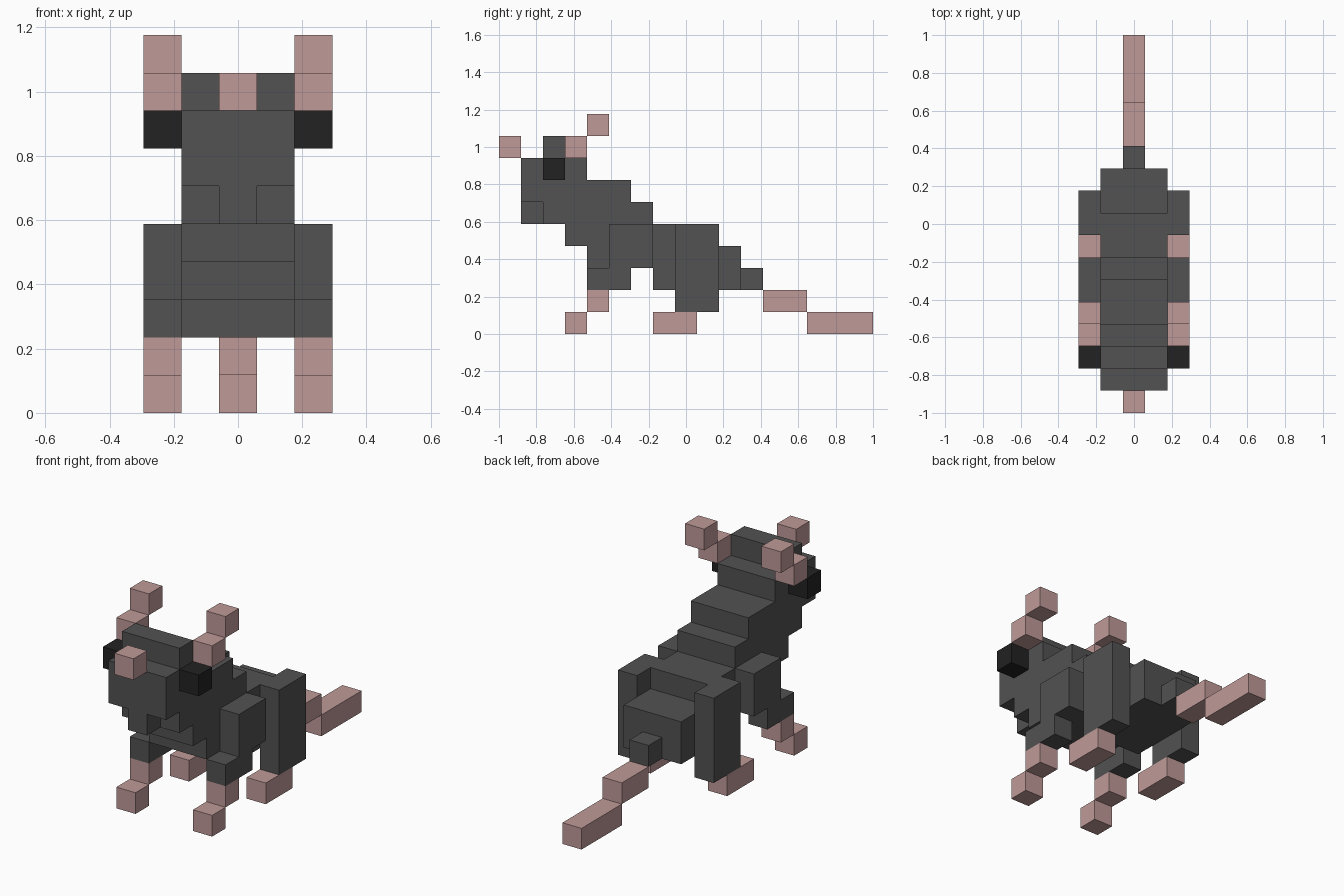
import bpy
import bmesh

cube = bpy.data.objects.get("Cube")
if cube:
    bpy.data.objects.remove(cube, do_unlink=True)

U = 2 / 17  # one block; the model is 17 blocks long


def material(name, rgb):
    m = bpy.data.materials.new(name)
    m.use_nodes = True
    m.diffuse_color = (*rgb, 1)
    bsdf = next(n for n in m.node_tree.nodes if n.type == 'BSDF_PRINCIPLED')
    bsdf.inputs["Base Color"].default_value = (*rgb, 1)
    return m


FUR = material("dark grey fur", (0.084, 0.084, 0.084))
SKIN = material("pink skin", (0.52, 0.323, 0.314))
EYE = material("black eye", (0.016, 0.016, 0.016))


def extrude_profile(name, profile, x0, x1, mat):
    """Side profile in (y, z) blocks, extruded from x0 to x1 blocks."""
    bm = bmesh.new()
    verts = [bm.verts.new((x0 * U, y * U - 1, z * U)) for y, z in profile]
    face = bm.faces.new(verts)
    out = bmesh.ops.extrude_face_region(bm, geom=[face])
    moved = [g for g in out["geom"] if isinstance(g, bmesh.types.BMVert)]
    bmesh.ops.translate(bm, verts=moved, vec=((x1 - x0) * U, 0, 0))
    bmesh.ops.recalc_face_normals(bm, faces=bm.faces)
    mesh = bpy.data.meshes.new(name)
    bm.to_mesh(mesh)
    bm.free()
    mesh.materials.append(mat)
    obj = bpy.data.objects.new(name, mesh)
    bpy.context.collection.objects.link(obj)
    return obj


def rect(y0, y1, z0, z1):
    return [(y0, z0), (y1, z0), (y1, z1), (y0, z1)]


def pair(name, profile, mat):
    """One-block-wide part on both flanks."""
    extrude_profile("left_" + name, profile, 1.5, 2.5, mat)
    extrude_profile("right_" + name, profile, -2.5, -1.5, mat)


def middle(name, profile, mat):
    extrude_profile(name, profile, -0.5, 0.5, mat)


# Stepped head, neck and torso
body = [(1, 8), (1, 6), (2, 6), (2, 5), (3, 5), (3, 4), (4, 4), (4, 3),
        (7, 3), (7, 2), (11, 2), (11, 4), (9, 4), (9, 5), (7, 5), (7, 6),
        (6, 6), (6, 7), (4, 7), (4, 8), (3, 8), (3, 9), (2, 9), (2, 8)]
extrude_profile("body", body, -1.5, 1.5, FUR)

# Face
middle("chin", rect(1, 2, 5, 6), FUR)
middle("nose", rect(0, 1, 8, 9), SKIN)
pair("eye", rect(2, 3, 7, 8), EYE)
pair("ear_base", rect(3, 4, 8, 9), SKIN)
pair("ear_tip", rect(4, 5, 9, 10), SKIN)

# Front legs
front_leg = [(4, 2), (6, 2), (6, 3), (7, 3), (7, 5), (5, 5), (5, 3), (4, 3)]
pair("front_leg", front_leg, FUR)
pair("front_ankle", rect(4, 5, 1, 2), SKIN)
pair("front_foot", rect(3, 4, 0, 1), SKIN)

# Hind legs
pair("hind_leg", rect(8, 10, 1, 5), FUR)
pair("hind_foot", rect(7, 9, 0, 1), SKIN)

# Tail
middle("tail_base", rect(11, 12, 2, 3), FUR)
middle("tail_middle", rect(12, 14, 1, 2), SKIN)
middle("tail_tip", rect(14, 17, 0, 1), SKIN)
